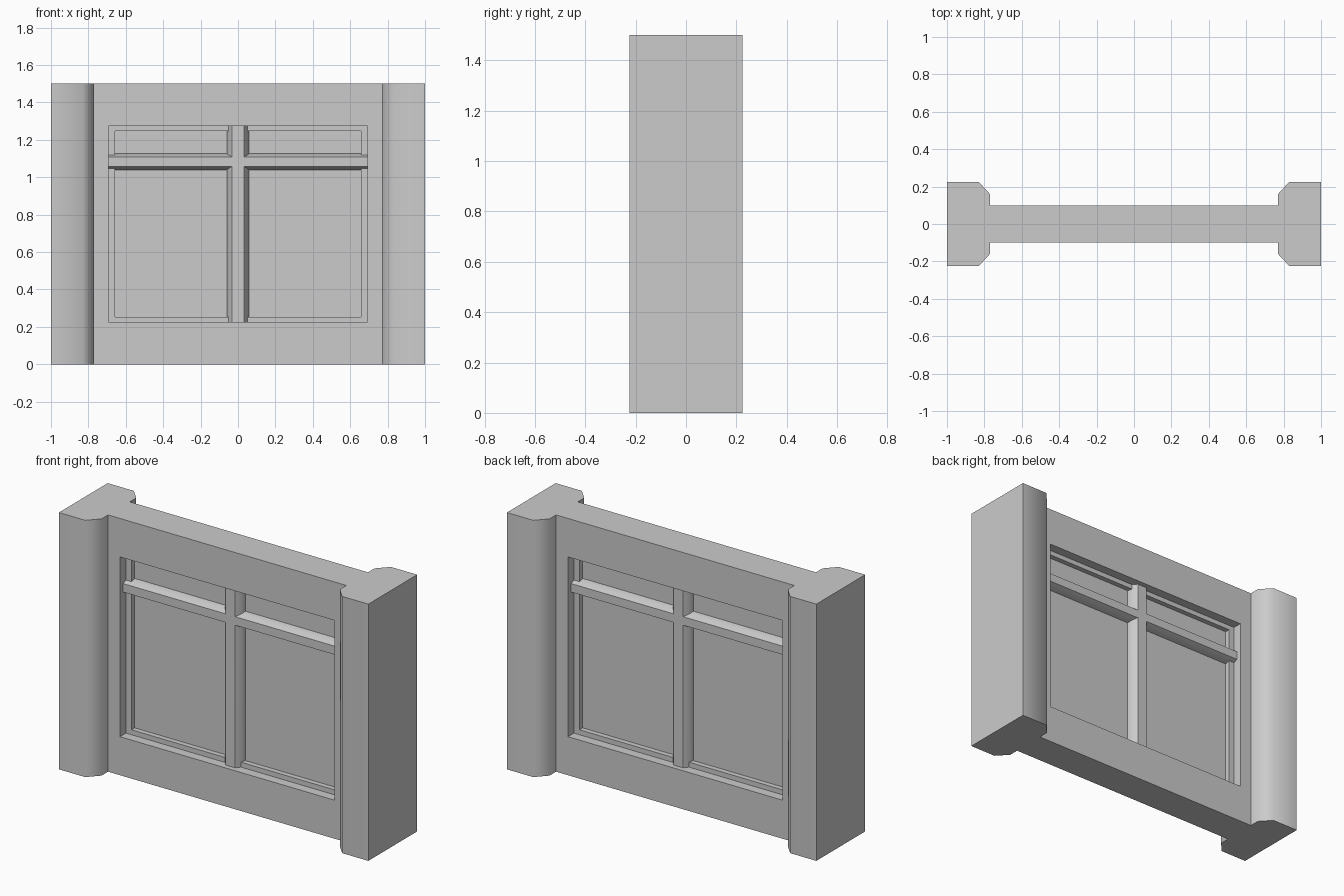
import bpy, bmesh, math
from mathutils import Vector

if "Cube" in bpy.data.objects:
    bpy.data.objects.remove(bpy.data.objects["Cube"])

X0, X1 = 0.693, 0.657          # opening / inner rebate half widths
Z0, Z1 = (0.225, 1.275), (0.254, 1.247)
HEIGHT = 1.5


def make(name, bm, smooth=None):
    bmesh.ops.recalc_face_normals(bm, faces=bm.faces)
    me = bpy.data.meshes.new(name)
    bm.to_mesh(me)
    bm.free()
    ob = bpy.data.objects.new(name, me)
    bpy.context.collection.objects.link(ob)
    if smooth:
        smooth_by(ob, smooth)
    return ob


def select(ob):
    bpy.ops.object.select_all(action='DESELECT')
    ob.select_set(True)
    bpy.context.view_layer.objects.active = ob


def smooth_by(ob, degrees):
    select(ob)
    bpy.ops.object.shade_smooth_by_angle(angle=math.radians(degrees))


def prism(name, points, sweep, smooth=None):
    bm = bmesh.new()
    face = bm.faces.new([bm.verts.new(p) for p in points])
    res = bmesh.ops.extrude_face_region(bm, geom=[face])
    verts = [g for g in res['geom'] if isinstance(g, bmesh.types.BMVert)]
    bmesh.ops.translate(bm, verts=verts, vec=Vector(sweep))
    return make(name, bm, smooth)


# Wall with a stepped window opening: rectangular rings skinned into a loop
bm = bmesh.new()
outer, opening, inner = (0.77, 0, HEIGHT), (X0, *Z0), (X1, *Z1)
half = [(outer, -0.1), (opening, -0.1), (opening, -0.045), (inner, -0.045)]
steps = half + [(r, -y) for r, y in reversed(half)]
rings = [[bm.verts.new(p) for p in
          ((-w, y, lo), (w, y, lo), (w, y, hi), (-w, y, hi))]
         for (w, lo, hi), y in steps]
for i, a in enumerate(rings):
    b = rings[(i + 1) % len(rings)]
    for j in range(4):
        k = (j + 1) % 4
        bm.faces.new((a[j], a[k], b[k], b[j]))
make("wall", bm)

# Side piers with chamfered inner corners
pier = [(1, -0.225), (0.83, -0.225), (0.77, -0.16),
        (0.77, 0.16), (0.83, 0.225), (1, 0.225)]
for side, label in ((-1, "left"), (1, "right")):
    prism(label + "_pier", [(side * x, y, 0) for x, y in pier],
          (0, 0, HEIGHT), 60)

# Glass
prism("glass", [(-X1, -0.015, Z1[0]), (X1, -0.015, Z1[0]),
                (X1, -0.015, Z1[1]), (-X1, -0.015, Z1[1])], (0, 0.03, 0))


# Bar section: narrow face, flaring toward the glass, symmetric front to back
def section(widths):
    q = list(zip(widths, (-0.07, -0.045, -0.015)))
    right = q + [(w, -y) for w, y in reversed(q)]
    return right + [(-w, y) for w, y in reversed(right)]


# Mullion and transom, merged into one crossing
bars = prism("window_bars",
             [(w, y, Z0[0]) for w, y in section((0.031, 0.051, 0.059))],
             (0, 0, Z0[1] - Z0[0]))
transom = prism("transom",
                [(-X0, y, 1.083 + w) for w, y in section((0.025, 0.036, 0.044))],
                (2 * X0, 0, 0))
mod = bars.modifiers.new("join", 'BOOLEAN')
mod.operation, mod.solver, mod.object = 'UNION', 'EXACT', transom
select(bars)
bpy.ops.object.modifier_apply(modifier="join")
bpy.data.objects.remove(transom)
smooth_by(bars, 30)
